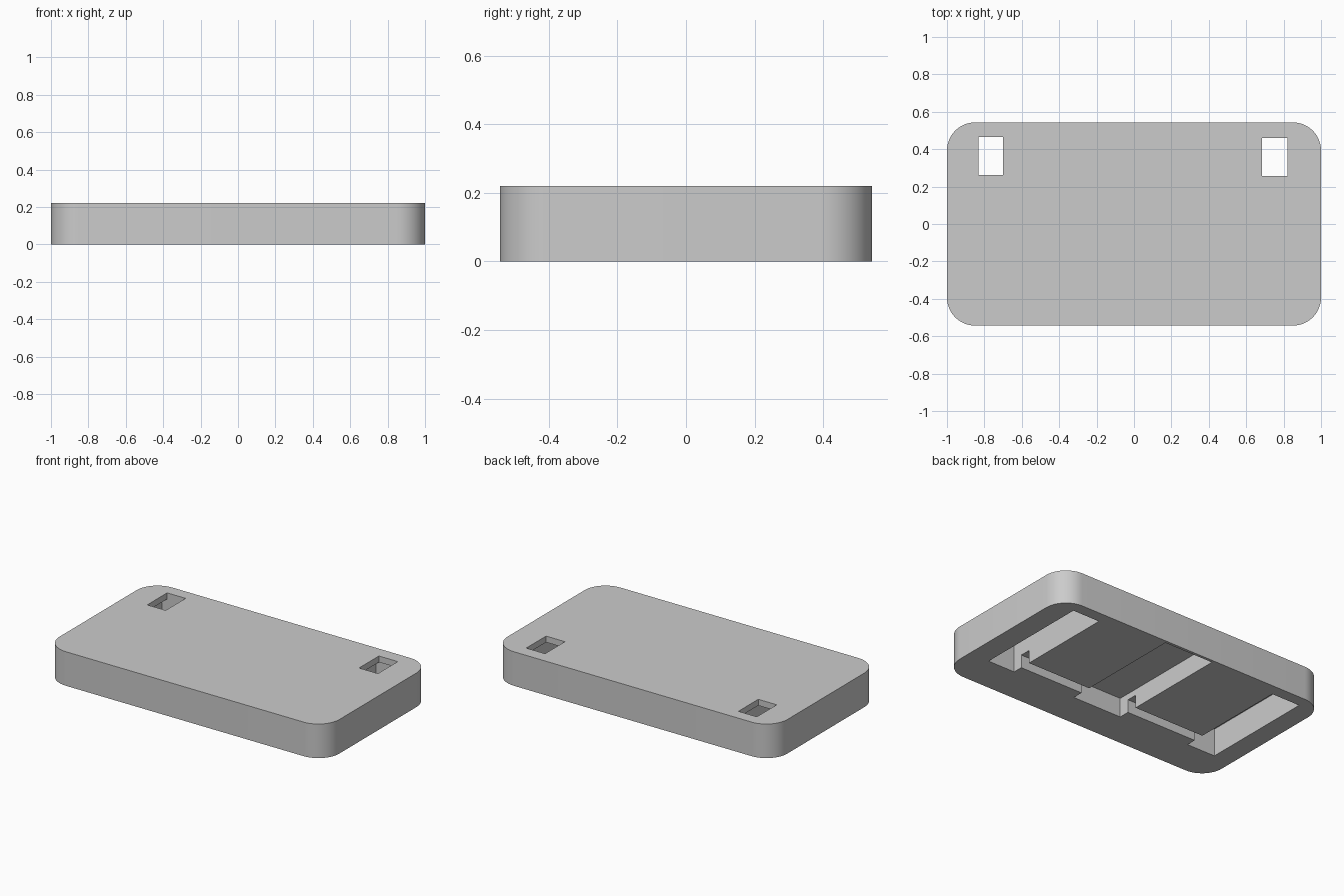
import bpy
import bmesh
from math import radians

default = bpy.data.objects.get("Cube")
if default:
    bpy.data.objects.remove(default)

HEIGHT = 0.22
BELOW = -0.1      # cutters start under the plate

grey = bpy.data.materials.new("light_grey")
grey.use_nodes = True
grey.diffuse_color = (0.6, 0.6, 0.6, 1)
grey.node_tree.nodes["Principled BSDF"].inputs["Base Color"].default_value = (0.6, 0.6, 0.6, 1)


def box(name, x, y, z, radius=0):
    """Box between (low, high) pairs, with optional rounded vertical corners."""
    bm = bmesh.new()
    bmesh.ops.create_cube(bm, size=1)
    for v in bm.verts:
        for axis, (low, high) in enumerate((x, y, z)):
            v.co[axis] = high if v.co[axis] > 0 else low
    if radius:
        upright = [e for e in bm.edges
                   if abs(e.verts[0].co.z - e.verts[1].co.z) > 0.01]
        bmesh.ops.bevel(bm, geom=upright, offset=radius, segments=12,
                        profile=0.5, affect='EDGES')
    bmesh.ops.recalc_face_normals(bm, faces=bm.faces)
    mesh = bpy.data.meshes.new(name)
    bm.to_mesh(mesh)
    bm.free()
    obj = bpy.data.objects.new(name, mesh)
    bpy.context.collection.objects.link(obj)
    return obj


# Solid rounded plate
plate = box("cover_plate", (-1, 1), (-0.543, 0.543), (0, HEIGHT), 0.15)
plate.data.materials.append(grey)

# Underside pockets, joining groove and through windows
cutters = [
    box("left_pocket_cutter", (0.66, 0.855), (-0.305, 0.467), (BELOW, 0.18)),
    box("right_pocket_cutter", (-0.87, -0.665), (-0.305, 0.467), (BELOW, 0.18)),
    box("centre_pocket_cutter", (-0.155, 0.2), (-0.31, 0.525), (BELOW, 0.125)),
    box("groove_cutter", (-0.75, 0.75), (-0.24, -0.17), (BELOW, 0.085)),
    box("left_window_cutter", (0.685, 0.82), (0.257, 0.46), (0.1, 0.3)),
    box("right_window_cutter", (-0.832, -0.7), (0.262, 0.465), (0.1, 0.3)),
]

bpy.ops.object.select_all(action='DESELECT')
bpy.context.view_layer.objects.active = plate
plate.select_set(True)
for cutter in cutters:
    cutter.hide_render = True
    cut = plate.modifiers.new(cutter.name, 'BOOLEAN')
    cut.operation = 'DIFFERENCE'
    cut.solver = 'EXACT'
    cut.object = cutter
    bpy.ops.object.modifier_apply(modifier=cut.name)
    bpy.data.objects.remove(cutter)

bpy.ops.object.shade_smooth_by_angle(angle=radians(30))
